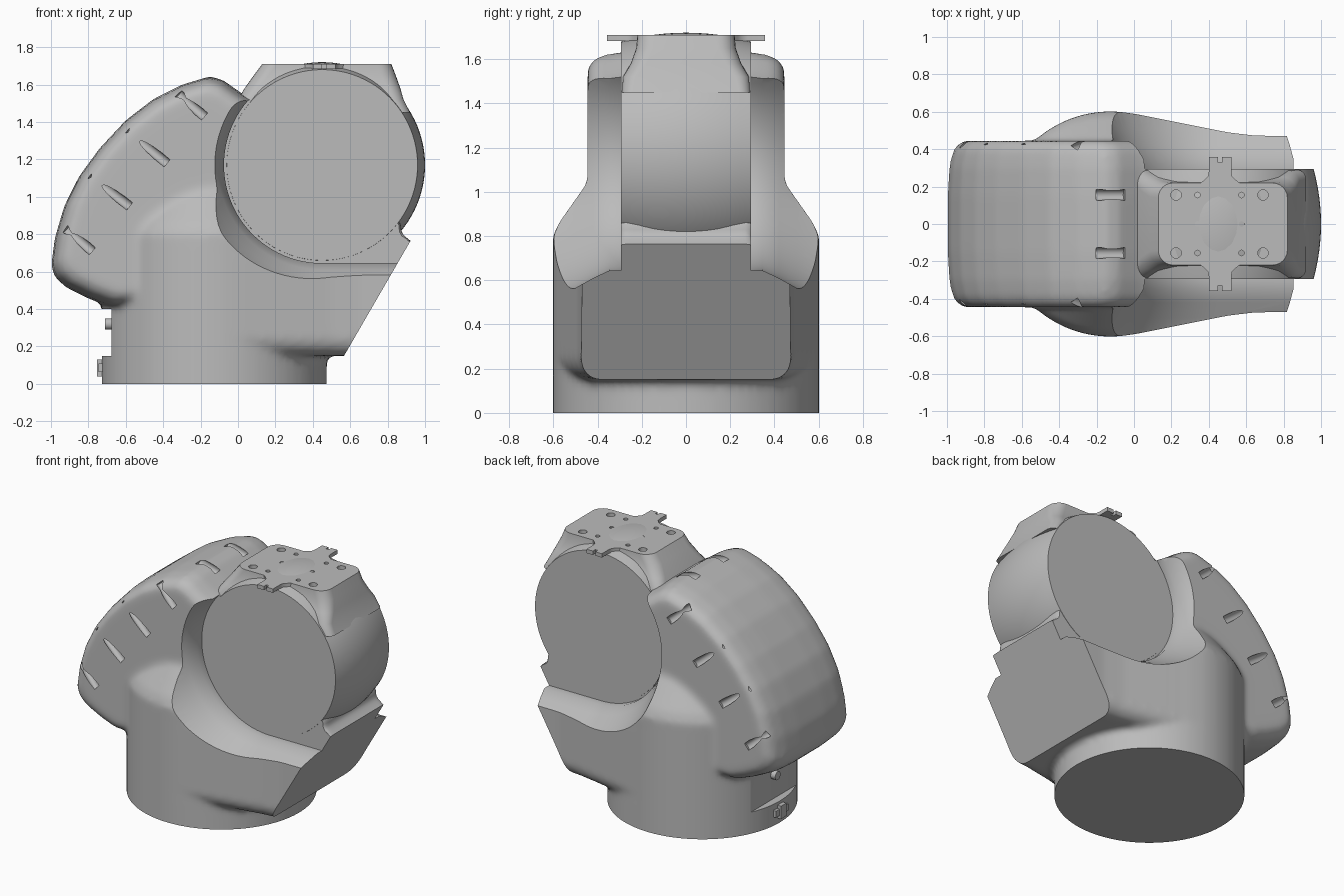
import bpy, bmesh, math
from mathutils import Vector

if "Cube" in bpy.data.objects:
    bpy.data.objects.remove(bpy.data.objects["Cube"])

grey = bpy.data.materials.new("cast_grey")
grey.diffuse_color = (0.5, 0.5, 0.5, 1)
grey.use_nodes = True
grey.node_tree.nodes["Principled BSDF"].inputs["Base Color"].default_value = grey.diffuse_color


def loft(bm, rings):
    """Closed solid through a series of equal-length point rings."""
    vs = [[bm.verts.new(p) for p in ring] for ring in rings]
    n = len(vs[0])
    faces = [bm.faces.new(vs[0][::-1]), bm.faces.new(vs[-1])]
    for a, b in zip(vs, vs[1:]):
        for i in range(n):
            j = (i + 1) % n
            faces.append(bm.faces.new((a[i], a[j], b[j], b[i])))
    bmesh.ops.recalc_face_normals(bm, faces=faces)


def make(name, *solids):
    bm = bmesh.new()
    for rings in solids:
        loft(bm, rings)
    me = bpy.data.meshes.new(name)
    bm.to_mesh(me)
    bm.free()
    ob = bpy.data.objects.new(name, me)
    bpy.context.collection.objects.link(ob)
    me.materials.append(grey)
    return ob


def modify(ob, kind, **settings):
    """Add one modifier and bake it into the mesh."""
    mod = ob.modifiers.new(kind.lower(), kind)
    for key, value in settings.items():
        setattr(mod, key, value)
    dg = bpy.context.evaluated_depsgraph_get()
    me = bpy.data.meshes.new_from_object(ob.evaluated_get(dg))
    ob.modifiers.clear()
    ob.data = me


def cut(ob, *solids):
    cutter = make("cutter", *solids)
    cutter.hide_render = True
    modify(ob, 'BOOLEAN', object=cutter, operation='DIFFERENCE', solver='EXACT')
    bpy.data.objects.remove(cutter)


def slice_off(ob, co, no):
    """Remove everything on the normal side of a plane and cap the cut."""
    bm = bmesh.new()
    bm.from_mesh(ob.data)
    res = bmesh.ops.bisect_plane(bm, geom=bm.verts[:] + bm.edges[:] + bm.faces[:], dist=1e-5,
                                 plane_co=co, plane_no=no, clear_outer=True)
    rim = [e for e in res['geom_cut'] if isinstance(e, bmesh.types.BMEdge) and e.is_boundary]
    bmesh.ops.holes_fill(bm, edges=rim, sides=0)
    bm.to_mesh(ob.data)
    bm.free()


def finish(ob, angle=35):
    ob.data.materials.clear()
    ob.data.materials.append(grey)
    bpy.ops.object.select_all(action='DESELECT')
    ob.select_set(True)
    bpy.context.view_layer.objects.active = ob
    bpy.ops.object.shade_smooth_by_angle(angle=math.radians(angle))


def disc(cx, cy, z, r, n=64):
    return [(cx + r * math.cos(2 * math.pi * i / n), cy + r * math.sin(2 * math.pi * i / n), z)
            for i in range(n)]


def rod(a, b, r, n=16):
    a, b = Vector(a), Vector(b)
    q = (b - a).to_track_quat('Z', 'Y')
    return [[p + q @ Vector(c) for c in disc(0, 0, 0, r, n)] for p in (a, b)]


def box(x0, x1, y0, y1, z0, z1):
    return [[(x0, y0, z), (x1, y0, z), (x1, y1, z), (x0, y1, z)] for z in (z0, z1)]


# Round pedestal with sloping shoulder
BX = -0.127
pedestal = [disc(BX, 0, z, r) for z, r in
            ((-0.15, 0.602), (0.4, 0.602), (0.8, 0.602), (0.86, 0.575), (1.03, 0.455), (1.1, 0.40))]

# Rear hood: side outline shrunk towards its two cheeks
outline = [(-1, .63), (-.98, .78), (-.93, .95), (-.85, 1.11), (-.74, 1.26), (-.6, 1.41),
           (-.45, 1.525), (-.3, 1.6), (-.15, 1.645), (-.08, 1.625), (.04, 1.54), (.3, 1.4),
           (.3, .45), (-.68, .41), (-.8, .455), (-.92, .515), (-.98, .57)]
side = ((.445, .86), (.43, .915), (.39, .957), (.3, .985), (.15, .998))
layers = [(-y, s) for y, s in side] + [(y, s) for y, s in side[::-1]]
hood = [[(-.3 + (x + .3) * s, y, 1 + (z - 1) * s) for x, z in outline] for y, s in layers]

# Forward arm, tapering in plan, with rounded lower edges
plan = [(BX, .6), (0, .59), (.1, .57), (.3, .53), (.5, .49), (.65, .472), (1.2, .47)]
plan += [(x, -y) for x, y in plan[::-1]]
arm = [[(x, y * s, z) for x, y in plan] for z, s in
       ((.15, .83), (.165, .91), (.195, .97), (.24, 1), (.72, 1))]

# Raised lip in front of the hub
lip_side = [(.5, .6), (1.1, .6), (1.1, .66), (.94, .75), (.865, .81), (.88, .87), (.5, .9)]
lip = [[(x, y, z) for x, z in lip_side] for y in (-.3, .3)]

# Blend the castings together with soft fillets
body = make("body_casting", pedestal, hood, arm, lip)
modify(body, 'REMESH', mode='VOXEL', voxel_size=0.02)
modify(body, 'SMOOTH', factor=0.5, iterations=7)

# Side pockets that receive the hub, flared outwards and open to the front
HX, HZ = 0.45, 1.17


def pocket(sign):
    rings = []
    for y, r in ((.293, .525), (.345, .525), (.42, .56), (.5, .605), (.62, .66), (.8, .72)):
        arc = [math.radians(90 + 180 * i / 48) for i in range(49)]
        ring = [(HX + r * math.cos(a), sign * y, HZ + r * math.sin(a)) for a in arc]
        rings.append(ring + [(1.4, sign * y, HZ - r), (1.4, sign * y, HZ + r)])
    return rings


cut(body, pocket(1), pocket(-1))

# Ventilation grooves on the hood, and a flat on the rear of the pedestal
grooves = [box(-.9, -.675, -.4, .4, .15, .40)]
for s in (1, -1):
    for (xa, za), (xb, zb) in (((-.18, 1.43), (-.32, 1.55)), ((-.38, 1.18), (-.59, 1.35)),
                               ((-.58, .95), (-.79, 1.11)), ((-.78, .71), (-.92, .83))):
        grooves.append(rod((xa, s * .45, za), (xb, s * .405, zb), .026))
    grooves.append(rod((-.2, s * .155, 1.635), (-.05, s * .155, 1.595), .03))
cut(body, *grooves)

# Flat base and slanted front face
slice_off(body, (0, 0, 0), (0, 0, -1))
slice_off(body, (.57, 0, .155), Vector((.605, 0, -.35)).normalized())
finish(body)

# Crowned hub drum with flat sides
hub_rings = []
for i in range(13):
    y = -.295 + .59 * i / 12
    r = .51 + .04 * (1 - (y / .295) ** 2)
    hub_rings.append([(HX + px, y, HZ + pz) for px, pz, _ in disc(0, 0, 0, r, 96)])
hub = make("hub_drum", hub_rings)
finish(hub)


# Neck rising from the hub to the mounting face
def rounded_rect(x0, x1, hy, r, z, n=6):
    pts = []
    for k, (cx, cy) in enumerate(((x1 - r, hy - r), (x0 + r, hy - r),
                                  (x0 + r, r - hy), (x1 - r, r - hy))):
        for i in range(n + 1):
            a = math.pi / 2 * (k + i / n)
            pts.append((cx + r * math.cos(a), cy + r * math.sin(a), z))
    return pts


neck = make("mounting_neck", [rounded_rect(*v) for v in (
    (-.04, .92, .29, .05, 1.45), (0, .885, .285, .06, 1.52), (.035, .868, .25, .07, 1.58),
    (.085, .843, .225, .08, 1.65), (.13, .82, .22, .08, 1.71))])

# Bolt holes in the mounting face
holes = [rod((x, y, 1.66), (x, y, 1.75), .028) for x in (.225, .69) for y in (-.155, .155)]
holes += [rod((x, y, 1.66), (x, y, 1.75), .015) for x in (.34, .575) for y in (-.155, 0, .155)]
cut(neck, *holes)
finish(neck)

# Notched alignment ears on both sides of the mounting face
ear = [(.35, .215), (.375, .235), (.395, .255), (.4, .28), (.4, .357), (.45, .357), (.45, .33)]
ear += [(.92 - x, y) for x, y in ear[::-1]]
for name, s in (("back_ear", 1), ("front_ear", -1)):
    finish(make(name, [[(x, s * y, z) for x, y in ear] for z in (1.683, 1.71)]))

# Small latch and plug on the rear of the pedestal
finish(make("rear_latch", box(-.755, -.7, -.03, .03, .04, .13)))
finish(make("rear_latch_bar", box(-.745, -.7, -.07, .07, .062, .108)))
finish(make("rear_plug", rod((-.71, 0, .32), (-.64, 0, .32), .03)))
